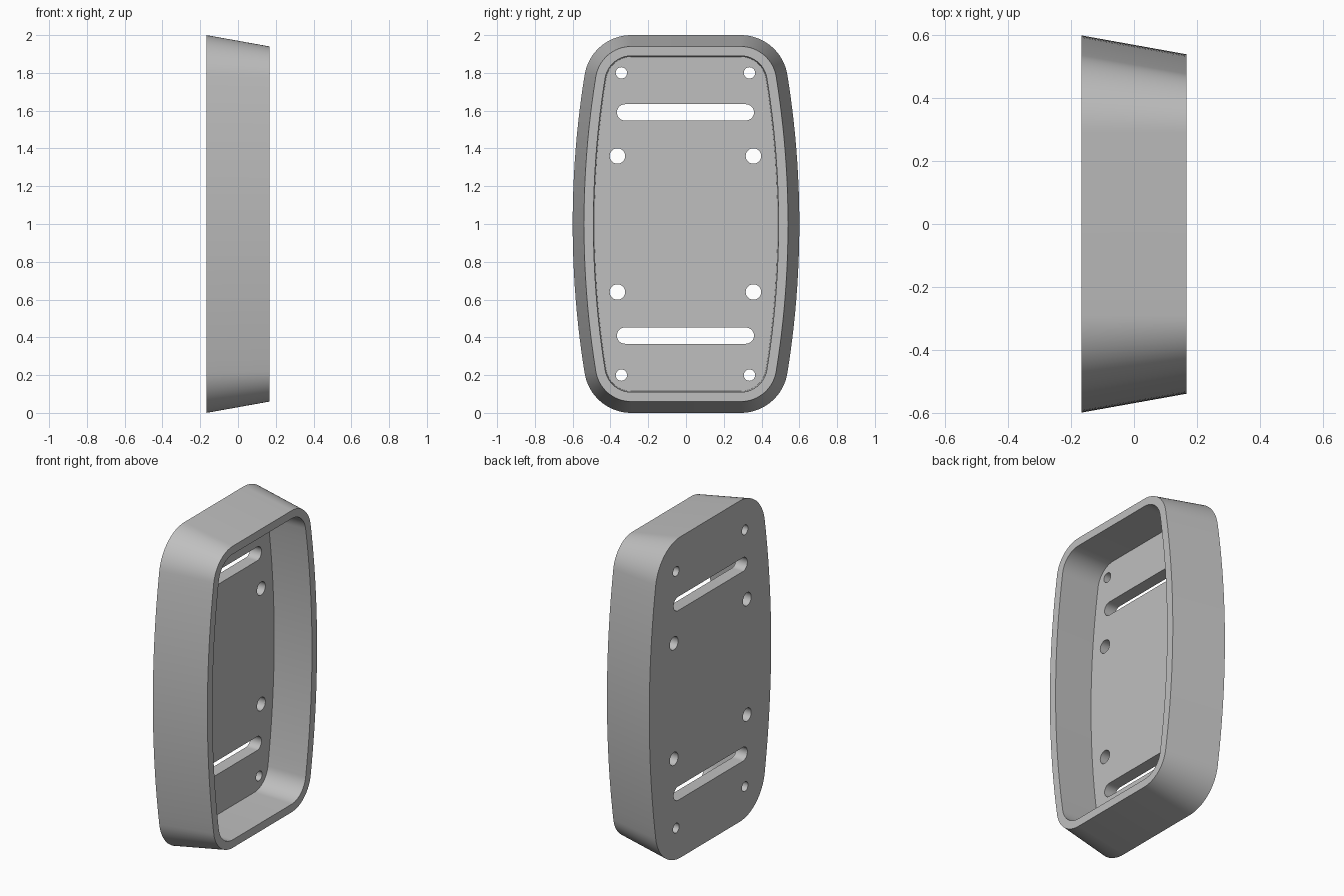
import bpy
import bmesh
import math

if "Cube" in bpy.data.objects:
    bpy.data.objects.remove(bpy.data.objects["Cube"], do_unlink=True)

BACK, FLOOR, LIP = -0.167, -0.09, 0.167
SIDE_R, CORNER_R, HALF_W = 4.95, 0.25, 0.6


def tray_outline(inset):
    """Barrel-sided rounded rectangle in (y, z), moved inwards by inset."""
    side_y = HALF_W - SIDE_R
    corner_z = 1 - CORNER_R
    corner_y = side_y + math.sqrt((SIDE_R - CORNER_R) ** 2 - corner_z ** 2)
    tilt = math.atan2(corner_z, corner_y - side_y)
    big, small = SIDE_R - inset, CORNER_R - inset
    quarter = []
    for i in range(12):                       # bowed side
        a = tilt * i / 12
        quarter.append((side_y + big * math.cos(a), big * math.sin(a)))
    for i in range(17):                       # round corner
        a = tilt + (math.pi / 2 - tilt) * i / 16
        quarter.append((corner_y + small * math.cos(a), corner_z + small * math.sin(a)))
    half = quarter + [(-y, z) for y, z in reversed(quarter)]
    return [(y, z + 1) for y, z in half + [(-y, -z) for y, z in half[1:-1]]]


def slot_outline(y, z, radius, reach=0.0, steps=16):
    """Circle, or a slot when reach stretches it along y."""
    points = []
    for side in (1, -1):
        for i in range(steps + (1 if reach else 0)):
            a = math.pi * (i / steps - 0.5) + (0 if side == 1 else math.pi)
            points.append((y + side * reach + radius * math.cos(a), z + radius * math.sin(a)))
    return points


bm = bmesh.new()


def add_ring(points, x):
    verts = [bm.verts.new((x, y, z)) for y, z in points]
    return verts, [bm.edges.new((v, verts[i - 1])) for i, v in enumerate(verts)]


def join_rings(a, b):
    for i in range(len(a)):
        bm.faces.new((a[i - 1], a[i], b[i], b[i - 1]))


# Tapered outer wall, flat lip and inner wall
rings = [add_ring(tray_outline(d), x)
         for d, x in ((0, BACK), (0.06, LIP), (0.11, LIP), (0.115, FLOOR))]
for (a, _), (b, _) in zip(rings, rings[1:]):
    join_rings(a, b)
back_edges, floor_edges = list(rings[0][1]), list(rings[-1][1])

# Screw holes and strap slots through the floor
holes = []
for s in (1, -1):
    holes.append(slot_outline(-0.003, 1 + s * 0.591, 0.043, 0.32))
    for y in (-1, 1):
        holes.append(slot_outline(y * 0.339 - 0.003, 1 + s * 0.8, 0.03))
        holes.append(slot_outline(y * 0.36 - 0.003, 1 + s * 0.36, 0.041))
for outline in holes:
    back, back_loop = add_ring(outline, BACK)
    front, front_loop = add_ring(outline, FLOOR)
    join_rings(back, front)
    back_edges += back_loop
    floor_edges += front_loop

# Flat back and floor faces around the holes
bmesh.ops.triangle_fill(bm, edges=back_edges, use_beauty=True, normal=(-1, 0, 0))
bmesh.ops.triangle_fill(bm, edges=floor_edges, use_beauty=True, normal=(1, 0, 0))
bmesh.ops.recalc_face_normals(bm, faces=bm.faces[:])

mesh = bpy.data.meshes.new("mounting_tray")
bm.to_mesh(mesh)
bm.free()
tray = bpy.data.objects.new("mounting_tray", mesh)
bpy.context.collection.objects.link(tray)

# Plain grey finish
grey = bpy.data.materials.new("plain_grey")
grey.use_nodes = True
colour = (0.52, 0.52, 0.52, 1)
grey.diffuse_color = colour
grey.node_tree.nodes["Principled BSDF"].inputs["Base Color"].default_value = colour
mesh.materials.append(grey)

bpy.ops.object.select_all(action="DESELECT")
tray.select_set(True)
bpy.context.view_layer.objects.active = tray
bpy.ops.object.shade_smooth_by_angle(angle=math.radians(30))
